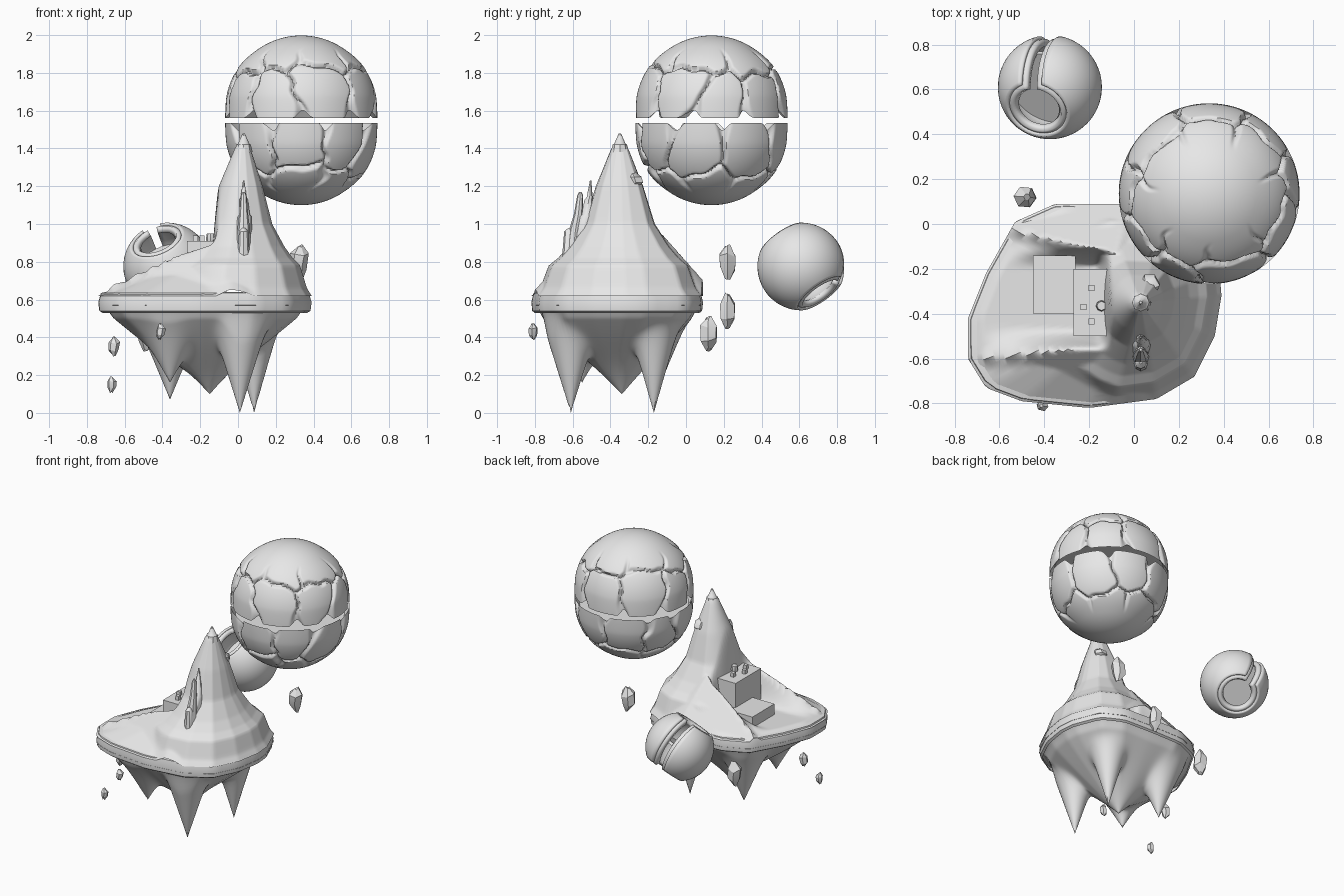
import bpy, bmesh, math, random
from math import sin, cos, pi, tau
from mathutils import Vector

random.seed(4)
if "Cube" in bpy.data.objects:
    bpy.data.objects.remove(bpy.data.objects["Cube"])

stone = bpy.data.materials.new("stone grey")
stone.use_nodes = True
stone.diffuse_color = (0.8, 0.8, 0.8, 1)
stone.node_tree.nodes["Principled BSDF"].inputs["Base Color"].default_value = (0.8, 0.8, 0.8, 1)


def finish(name, bm, angle=40):
    """Turn a bmesh into a shaded object."""
    bmesh.ops.recalc_face_normals(bm, faces=bm.faces)
    mesh = bpy.data.meshes.new(name)
    bm.to_mesh(mesh)
    bm.free()
    ob = bpy.data.objects.new(name, mesh)
    bpy.context.collection.objects.link(ob)
    mesh.materials.append(stone)
    bpy.ops.object.select_all(action="DESELECT")
    ob.select_set(True)
    bpy.context.view_layer.objects.active = ob
    bpy.ops.object.shade_smooth_by_angle(angle=math.radians(angle))
    return ob


def loft(bm, rings, closed=True, caps=(True, True)):
    """Skin a list of point rings."""
    rows = [[bm.verts.new(p) for p in ring] for ring in rings]
    n = len(rows[0])
    for low, high in zip(rows, rows[1:]):
        for i in range(n if closed else n - 1):
            j = (i + 1) % n
            bm.faces.new((low[i], low[j], high[j], high[i]))
    if caps[0]:
        bm.faces.new(rows[0])
    if caps[1]:
        bm.faces.new(rows[-1])
    return rows


def circle(x, y, z, r, n=8, turn=0.0):
    return [Vector((x + r * cos(tau * i / n + turn), y + r * sin(tau * i / n + turn), z)) for i in range(n)]


def ramp(v, a, b):
    k = min(1, max(0, (v - a) / (b - a)))
    return k * k * (3 - 2 * k)


# Island outline, seen from above
OUTLINE = [(0.38, -0.2), (0.3, 0.0), (0.15, 0.08), (-0.1, 0.09), (-0.35, 0.09), (-0.53, 0.01),
           (-0.66, -0.22), (-0.74, -0.42), (-0.74, -0.6), (-0.66, -0.73), (-0.5, -0.79),
           (-0.2, -0.82), (0.1, -0.78), (0.27, -0.68), (0.36, -0.5), (0.39, -0.32)]


def reach(c, a):
    """Distance from c to the outline in direction a."""
    dx, dy = cos(a), sin(a)
    for (px, py), (qx, qy) in zip(OUTLINE, OUTLINE[1:] + OUTLINE[:1]):
        ex, ey = qx - px, qy - py
        den = dx * ey - dy * ex
        if abs(den) < 1e-9:
            continue
        t = ((px - c[0]) * ey - (py - c[1]) * ex) / den
        s = ((px - c[0]) * dy - (py - c[1]) * dx) / den
        if t > 0 and -1e-6 <= s <= 1 + 1e-6:
            return t
    return 0.5


def patch(c, height, rings=64, segs=144):
    """Height field spread from c to the outline; height(x, y, r, R)."""
    bm = bmesh.new()
    spans = [reach(c, tau * i / segs) for i in range(segs)]
    rows = []
    for k in range(1, rings + 1):
        row = []
        for i, R in enumerate(spans):
            a, r = tau * i / segs, R * k / rings
            x, y = c[0] + r * cos(a), c[1] + r * sin(a)
            row.append((x, y, height(x, y, r, R)))
        rows.append(row)
    first = loft(bm, rows, caps=(False, False))[0]
    mid = bm.verts.new((c[0], c[1], height(c[0], c[1], 0, 1)))
    for i in range(segs):
        bm.faces.new((mid, first[i], first[(i + 1) % segs]))
    return bm


# Mountain and land with two ridges around a carved hollow
PEAK = (0.03, -0.35)
SLOPE = [(0, 1.47), (0.1, 1.4), (0.28, 1.2), (0.42, 1.0), (0.6, 0.88),
         (0.72, 0.82), (0.83, 0.78), (0.93, 0.66), (1, 0.62)]
RIDGES = [((-0.08, -0.53, 0.95), (-0.66, -0.6, 0.68)), ((-0.08, -0.13, 0.95), (-0.55, -0.03, 0.66))]


def slope(u):
    for (a, za), (b, zb) in zip(SLOPE, SLOPE[1:]):
        if u <= b:
            return za + (zb - za) * (u - a) / (b - a)
    return 0.62


def ridge(x, y, start, end):
    a, b = Vector(start), Vector(end)
    flat = (b - a).to_2d()
    k = min(1, max(0, (Vector((x, y)) - a.to_2d()).dot(flat) / flat.length_squared))
    top = a.lerp(b, k)
    return top.z - 1.1 * math.hypot(x - top.x, y - top.y)


def land(x, y, r, R):
    if not r:
        return 1.47
    z = max(slope(r / min(R, 0.47)), 0.62 + 0.35 * (1 - r / R))
    z = max([z] + [ridge(x, y, *ends) for ends in RIDGES])
    hollow = ramp(-x, 0.1, 0.17) * ramp(y, -0.57, -0.47) * ramp(-y, 0.1, 0.19)
    return z + (min(z, 0.65) - z) * hollow


finish("mountain", patch(PEAK, land), 50)

# Underside with hanging spikes: x, y, tip height, steepness
CENTRE = (-0.17, -0.37)
SPIKES = [(0.01, -0.61, 0.0, 3.2), (0.085, -0.17, 0.0, 3.5), (-0.36, -0.17, 0.07, 2.4),
          (-0.15, -0.34, 0.1, 1.2), (-0.36, -0.55, 0.16, 1.8)]


def underside(x, y, r, R):
    t = r / R
    levels = [0.19 + 0.38 * t ** 1.3]
    levels += [tip + k * math.hypot(x - sx, y - sy) for sx, sy, tip, k in SPIKES]
    z = -math.log(sum(math.exp(-30 * v) for v in levels)) / 30
    return z + (0.57 - z) * ramp(t, 0.85, 1)


bm = patch(CENTRE, underside)
for s in SPIKES:
    tip = min(bm.verts, key=lambda v: math.hypot(v.co.x - s[0], v.co.y - s[1]))
    tip.co = s[:3]
finish("underside", bm, 50)

# Rim band
bm = bmesh.new()
band = []
for scale, z in ((0.96, 0.53), (0.99, 0.54), (1.0, 0.585), (0.975, 0.635), (0.93, 0.64)):
    band.append([(CENTRE[0] + scale * reach(CENTRE, a) * cos(a),
                  CENTRE[1] + scale * reach(CENTRE, a) * sin(a), z)
                 for a in (tau * i / 64 for i in range(64))])
loft(bm, band, caps=(False, False))
finish("rim", bm, 35)


def box(name, lo, hi):
    bm = bmesh.new()
    bmesh.ops.create_cube(bm, size=1)
    lo, hi = Vector(lo), Vector(hi)
    for v in bm.verts:
        v.co = (lo + hi) / 2 + v.co * (hi - lo)
    finish(name, bm)


# Steps in the hollow and small blocks on top
box("low_step", (-0.45, -0.4, 0.6), (-0.26, -0.14, 0.73))
box("high_step", (-0.27, -0.5, 0.6), (-0.06, -0.2, 0.91))
for i, (x, y) in enumerate(((-0.19, -0.285), (-0.225, -0.37), (-0.19, -0.435))):
    box(f"small_block_{i}", (x - 0.013, y - 0.013, 0.9), (x + 0.013, y + 0.013, 0.94))
bm = bmesh.new()
loft(bm, [circle(-0.145, -0.365, z, r) for z, r in ((0.9, 0.02), (0.92, 0.025), (0.95, 0.02))])
finish("barrel", bm)


def column(name, levels, n=8):
    bm = bmesh.new()
    loft(bm, [circle(*level, n) for level in levels])
    finish(name, bm)


# Towers, summit cap and side ledge
column("tall_tower", [(0.03, -0.55, 0.78, 0.055), (0.03, -0.545, 0.95, 0.045), (0.035, -0.53, 1.04, 0.036),
                      (0.035, -0.525, 1.05, 0.028), (0.03, -0.515, 1.13, 0.022), (0.03, -0.51, 1.14, 0.016),
                      (0.03, -0.505, 1.23, 0.004)])
column("short_tower", [(0.03, -0.6, 0.82, 0.04), (0.03, -0.585, 0.97, 0.034), (0.03, -0.57, 1.05, 0.024),
                       (0.03, -0.56, 1.15, 0.016), (0.03, -0.56, 1.17, 0.006)])
column("side_turret", [(0.03, -0.625, 0.78, 0.035), (0.03, -0.62, 0.96, 0.025), (0.03, -0.615, 0.98, 0.008)])
column("summit_cap", [(0.03, -0.35, 1.38, 0.048), (0.03, -0.35, 1.42, 0.038), (0.03, -0.35, 1.425, 0.03),
                      (0.03, -0.35, 1.48, 0.006)])
column("ledge", [(0.07, -0.28, 1.2, 0.03), (0.07, -0.265, 1.22, 0.045), (0.07, -0.275, 1.25, 0.045),
                 (0.06, -0.29, 1.28, 0.02)], 6)


# Cracked half globes with lobed edges
def half_globe(name, z0, side, turn):
    seeds = []
    for ring, (count, elev) in enumerate(((9, 0.25), (7, 0.95))):
        for i in range(count):
            a = tau * (i + ring * 0.5 + random.uniform(-0.25, 0.25)) / count + turn
            e = elev + random.uniform(-0.15, 0.15)
            seeds.append(Vector((cos(a) * cos(e), sin(a) * cos(e), sin(e))))
    segs, steps = 280, 64

    def crack(p, e):
        q = p + 0.03 * Vector((sin(17 * p.z + 9 * p.y), sin(15 * p.x + 8 * p.z), sin(19 * p.y)))
        near = sorted((q - s).length for s in seeds)
        return 1 - ramp(near[1] - near[0], 0.0, 0.08 + 0.12 * (1 - ramp(e, 0, 0.2)))

    rows = []
    for k in range(steps):
        row = []
        for i in range(segs):
            a, e = tau * i / segs, (k / steps) * pi / 2
            p = Vector((cos(a) * cos(e), sin(a) * cos(e), sin(e)))
            low = 1 - ramp(e, 0.55, 1.0)
            c = crack(p, e)
            r = 0.396 + low * (0.007 - 0.026 * c)
            lip = 0.04 * (1 - c) * (1 - ramp(e, 0, 0.2))
            row.append((0.335 + r * p.x, 0.135 + r * p.y, z0 + side * (r * p.z - lip)))
        rows.append(row)
    bm = bmesh.new()
    inner = circle(0.335, 0.135, z0 + side * 0.01, 0.37, segs)
    last = loft(bm, [inner] + rows, caps=(True, False))[-1]
    pole = bm.verts.new((0.335, 0.135, z0 + side * 0.396))
    for i in range(segs):
        bm.faces.new((pole, last[i], last[(i + 1) % segs]))
    finish(name, bm, 50)


half_globe("globe_top", 1.602, 1, 0.2)
half_globe("globe_bottom", 1.496, -1, 0.5)

# Hollow ball with a hole at each end, a slot between them and a plate inside
BALL = Vector((-0.375, 0.61, 0.775))
AXIS = Vector((-0.31, -0.55, 0.775)).normalized()
SLOT = (Vector((0, 1, 0)) - AXIS * AXIS.y).normalized()
SIDE = AXIS.cross(SLOT)


def shell(name, r, hole, gap, thick):
    rows = []
    for k in range(29):
        t = hole + (pi - 2 * hole) * k / 28
        a0 = math.asin(gap / (r * sin(t)))
        row = []
        for i in range(49):
            a = a0 + (tau - 2 * a0) * i / 48
            d = AXIS * cos(t) + (SLOT * cos(a) + SIDE * sin(a)) * sin(t)
            row.append(BALL + d * r)
        rows.append(row)
    bm = bmesh.new()
    loft(bm, rows, closed=False, caps=(False, False))
    mod = finish(name, bm).modifiers.new("thickness", "SOLIDIFY")
    mod.thickness = thick
    mod.offset = -1


shell("ball_outer", 0.232, 0.66, 0.05, 0.02)
shell("ball_inner", 0.217, 0.55, 0.025, 0.035)
bm = bmesh.new()
turned = AXIS.to_track_quat("Z", "Y")
loft(bm, [[BALL + turned @ p for p in circle(0, 0, z, 0.185, 32)] for z in (-0.01, 0.01)])
finish("ball_plate", bm)

# Floating rocks: x, y, z, height, width
ROCKS = [(0.32, 0.22, 0.8, 0.17, 0.1), (0.0, 0.22, 0.54, 0.17, 0.09), (-0.48, 0.12, 0.42, 0.17, 0.1),
         (-0.66, -0.45, 0.35, 0.1, 0.06), (-0.67, -0.62, 0.15, 0.08, 0.05), (-0.41, -0.81, 0.43, 0.08, 0.05)]
for i, (x, y, z, h, w) in enumerate(ROCKS):
    bm = bmesh.new()
    rings = []
    for level, size in ((-0.5, 0.15), (-0.2, 0.46), (0.2, 0.5), (0.5, 0.15)):
        ring = circle(x + random.uniform(-0.1, 0.1) * w, y, z + level * h, size * w, 6, i)
        rings.append([p + Vector((0, 0, random.uniform(-0.07, 0.07) * h)) for p in ring])
    loft(bm, rings)
    finish(f"floating_rock_{i}", bm, 25)
